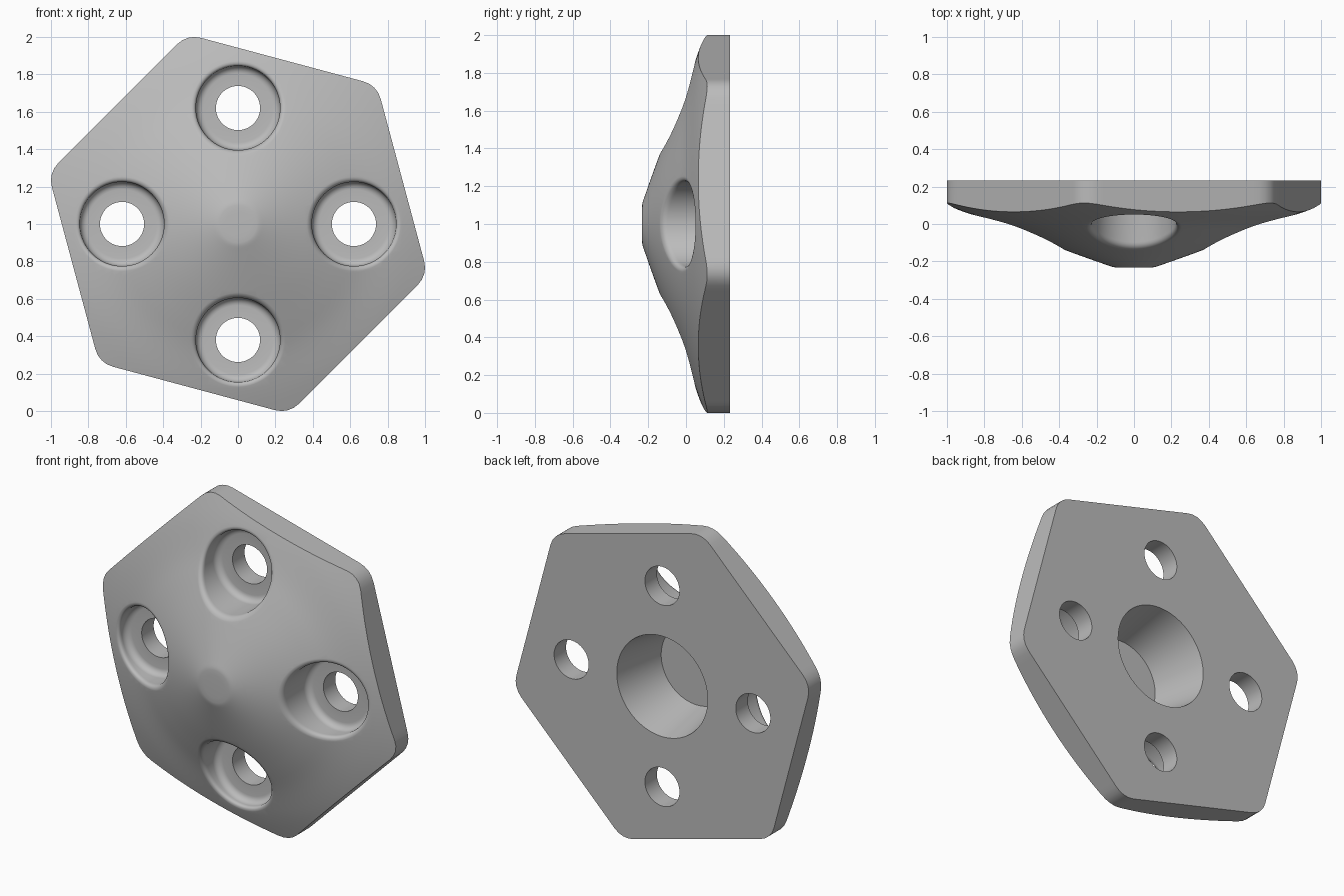
import bpy, bmesh, math

cube = bpy.data.objects.get("Cube")
if cube:
    bpy.data.objects.remove(cube, do_unlink=True)

BACK = 0.232            # y of the flat back
CZ = 1.0                # height of the axis
APOTHEM, CORNER_R = 0.91, 0.13
HOLE_DIST, BORE_R, PIN_R, FLOOR_Y = 0.62, 0.225, 0.118, 0.115
RIM = 0.032

# Front dome profile: (distance from axis, y)
PROFILE = [(0, -.232), (.1, -.232), (.14, -.221), (.38, -.135), (.58, -.055),
           (.71, -.002), (.91, .065), (1.03, .112), (1.1, .14)]


def slope(i):
    if i == 0:
        return 0.0
    a, b = PROFILE[i - 1], PROFILE[min(i + 1, len(PROFILE) - 1)]
    return (b[1] - a[1]) / (b[0] - a[0])


def dome(r):
    """Smooth curve through the profile points."""
    i = max(k for k in range(len(PROFILE) - 1) if PROFILE[k][0] <= r)
    (x0, y0), (x1, y1) = PROFILE[i], PROFILE[i + 1]
    h = x1 - x0
    t = (r - x0) / h
    return ((2*t**3 - 3*t**2 + 1) * y0 + (t**3 - 2*t**2 + t) * h * slope(i)
            + (3*t**2 - 2*t**3) * y1 + (t**3 - t**2) * h * slope(i + 1))


def hex_radius(phi):
    """Radius of the rounded hexagon outline at an angle."""
    sector = math.radians(60)
    d = abs((phi - math.radians(45) + sector / 2) % sector - sector / 2)
    from_normal = sector / 2 - d
    inner = APOTHEM - CORNER_R
    if from_normal < math.atan(inner * math.tan(sector / 2) / APOTHEM):
        return APOTHEM / math.cos(from_normal)
    c = inner / math.cos(sector / 2)
    return c * math.cos(d) + math.sqrt(CORNER_R**2 - (c * math.sin(d))**2)


def skin(bm, rings):
    """Bridge consecutive rings of points and cap both ends."""
    loops = [[bm.verts.new(p) for p in ring] for ring in rings]
    n = len(loops[0])
    for a, b in zip(loops, loops[1:]):
        for i in range(n):
            j = (i + 1) % n
            bm.faces.new((a[i], a[j], b[j], b[i]))
    bm.faces.new(loops[0])
    bm.faces.new(loops[-1])


def finish(bm, name):
    bmesh.ops.recalc_face_normals(bm, faces=bm.faces[:])
    mesh = bpy.data.meshes.new(name)
    bm.to_mesh(mesh)
    bm.free()
    obj = bpy.data.objects.new(name, mesh)
    bpy.context.collection.objects.link(obj)
    return obj


def angles(n):
    return [2 * math.pi * i / n for i in range(n)]


# Hexagonal plate with domed front
bm = bmesh.new()
turn = angles(192)
radii = [.07, .1, .11, .12, .13, .14, .16] + [.2 + .04 * k for k in range(18)]
rings = [[(r * math.cos(a), dome(r), CZ + r * math.sin(a)) for a in turn] for r in radii]
for blend in (.5, 1):
    edge = [(a, radii[-1] + (hex_radius(a) - radii[-1]) * blend) for a in turn]
    rings.append([(r * math.cos(a), dome(r), CZ + r * math.sin(a)) for a, r in edge])
rings.append([(x, BACK, z) for x, y, z in rings[-1]])
skin(bm, rings)
plate = finish(bm, "hexagonal_plate")

# Cutter: tapered blind bore in the back
bm = bmesh.new()
taper = [(.245, BACK - .34), (.31, BACK), (.31, BACK + .2)]
skin(bm, [[(r * math.cos(a), y, CZ + r * math.sin(a)) for a in angles(96)] for r, y in taper])


def counterbore(cx, cz):
    """Stepped hole with a rounded floor and a rim that blends into the dome."""
    def surface(r, a):
        return dome(math.hypot(cx + r * math.cos(a), cz + r * math.sin(a)))

    def section(a):
        pts = [(PIN_R, BACK + .2), (PIN_R, FLOOR_Y)]
        fillet = .04
        for k in range(7):
            t = math.pi / 2 * k / 6
            pts.append((BORE_R - fillet + fillet * math.sin(t),
                        FLOOR_Y - fillet + fillet * math.cos(t)))
        wall_top, rim_r = surface(BORE_R, a), BORE_R + RIM
        wall_end = min(wall_top + RIM, FLOOR_Y - fillet - .002)
        for k in range(7):
            t = k / 6
            pts.append((BORE_R + RIM * t * t,
                        (1 - t)**2 * wall_end + 2 * t * (1 - t) * wall_top
                        + t * t * (surface(rim_r, a) - .0006)))
        pts += [(rim_r + .006, surface(rim_r + .006, a) - .006), (rim_r + .006, -.5)]
        return pts

    turn = angles(72)
    columns = [[(cx + r * math.cos(a), y, CZ + cz + r * math.sin(a)) for r, y in section(a)]
               for a in turn]
    skin(bm, list(zip(*columns)))


for a in angles(4):
    counterbore(HOLE_DIST * math.cos(a), HOLE_DIST * math.sin(a))
cutter = finish(bm, "hole_cutter")
cutter.hide_render = True

# Cut the holes
cut = plate.modifiers.new("holes", 'BOOLEAN')
cut.operation, cut.solver, cut.object = 'DIFFERENCE', 'EXACT', cutter
for o in bpy.context.selected_objects:
    o.select_set(False)
bpy.context.view_layer.objects.active = plate
plate.select_set(True)
bpy.ops.object.modifier_apply(modifier=cut.name)
bpy.data.objects.remove(cutter, do_unlink=True)

# Material and shading
grey = bpy.data.materials.new("plain grey")
grey.use_nodes = True
color = (.5, .5, .5, 1)
grey.diffuse_color = color
grey.node_tree.nodes["Principled BSDF"].inputs["Base Color"].default_value = color
plate.data.materials.clear()
plate.data.materials.append(grey)
bpy.ops.object.shade_smooth_by_angle(angle=math.radians(30))
